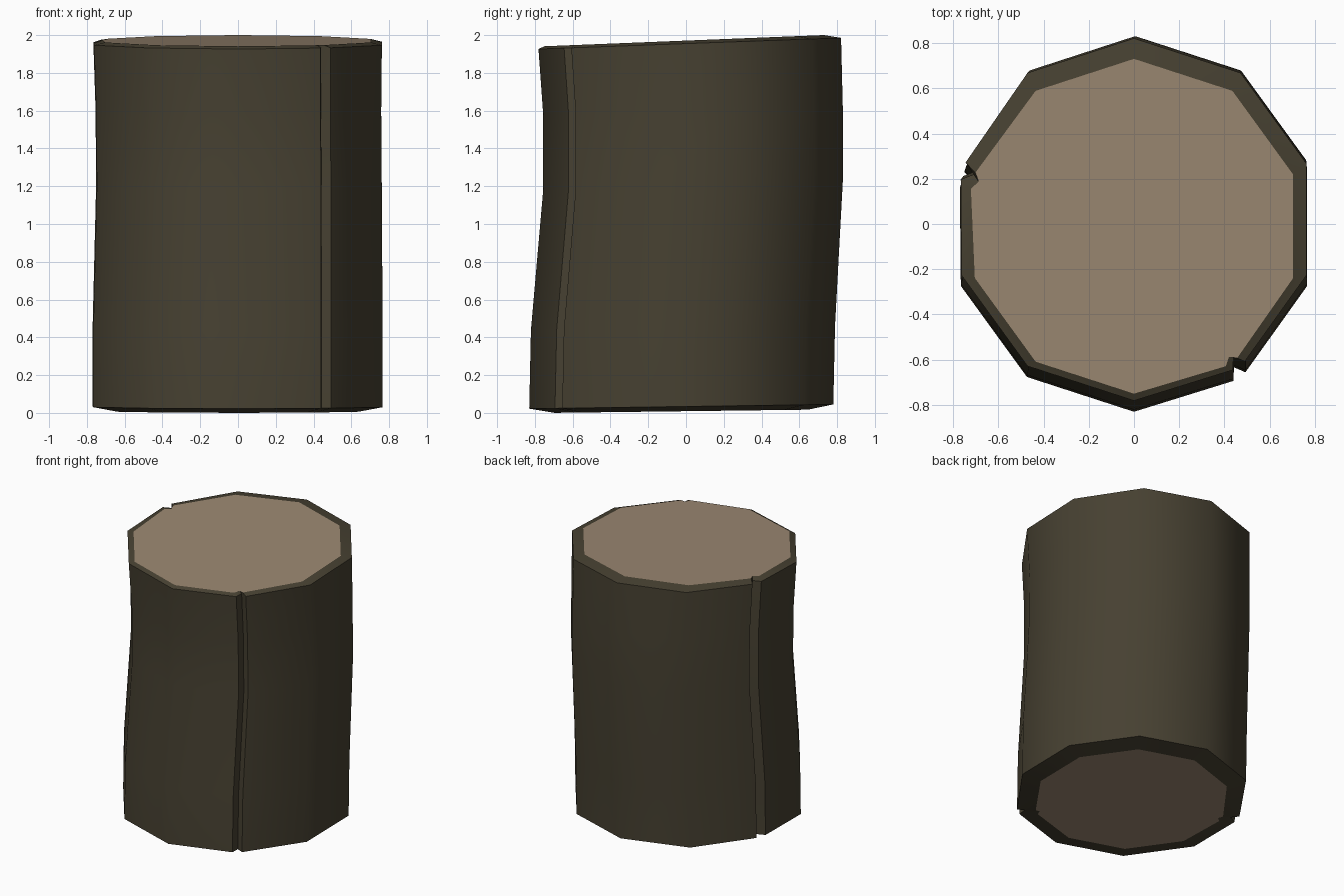
import bpy, bmesh, math

if "Cube" in bpy.data.objects:
    bpy.data.objects.remove(bpy.data.objects["Cube"])


def material(name, rgb):
    m = bpy.data.materials.new(name)
    m.diffuse_color = (*rgb, 1)
    m.use_nodes = True
    m.node_tree.nodes["Principled BSDF"].inputs["Base Color"].default_value = m.diffuse_color
    return m


# Cross-section as (angle, radius, is_groove_floor): ten sides, two corners split by bark cracks
section = []
for i in range(10):
    a = 18 + 36 * i
    if a == 162:
        section += [(161.3, 0.79, False), (164, 0.735, True), (167, 0.79, False)]
    elif a == 306:
        section += [(303.3, 0.80, False), (306, 0.752, True), (308, 0.80, False)]
    else:
        section.append((a, 0.805, False))


def ring(bm, z, tilt, cx, cy, scale=1.0, cap_radius=None):
    verts = []
    for a, r, floor in section:
        if cap_radius:
            r = cap_radius * (0.965 if floor else 1.0)
        x = cx + r * scale * math.cos(math.radians(a))
        y = cy + r * scale * math.sin(math.radians(a))
        verts.append(bm.verts.new((x, y, z + tilt * y)))
    return verts


bm = bmesh.new()
rings = [
    ring(bm, 0.009, 0.0125, 0, -0.025, cap_radius=0.67),   # bottom cut
    ring(bm, 0.034, 0.014, 0, -0.025),
    ring(bm, 0.45, 0.015, 0, -0.016),
    ring(bm, 1.20, 0.025, 0.007, 0.037, 0.985),
    ring(bm, 1.60, 0.03, 0.004, 0.037, 0.985),
    ring(bm, 1.955, 0.037, 0, 0.02, 0.995),
    ring(bm, 1.971, 0.04, 0, -0.01, cap_radius=0.74),      # top cut
]

# Bark walls and rims
n = len(section)
for lo, hi in zip(rings, rings[1:]):
    for i in range(n):
        j = (i + 1) % n
        bm.faces.new((lo[i], lo[j], hi[j], hi[i]))

# Sawn wood ends
for verts in (rings[0][::-1], rings[-1]):
    bm.faces.new(verts).material_index = 1

bmesh.ops.recalc_face_normals(bm, faces=bm.faces)
mesh = bpy.data.meshes.new("log")
bm.to_mesh(mesh)
bm.free()
mesh.materials.append(material("dark bark", (0.062, 0.052, 0.031)))
mesh.materials.append(material("sawn wood", (0.33, 0.245, 0.168)))
log = bpy.data.objects.new("log", mesh)
bpy.context.collection.objects.link(log)

# Smooth round bark, crisp cracks and ends
bpy.context.view_layer.objects.active = log
log.select_set(True)
bpy.ops.object.shade_smooth_by_angle(angle=math.radians(42))
for p in mesh.polygons:
    if p.material_index == 1:
        p.use_smooth = False
